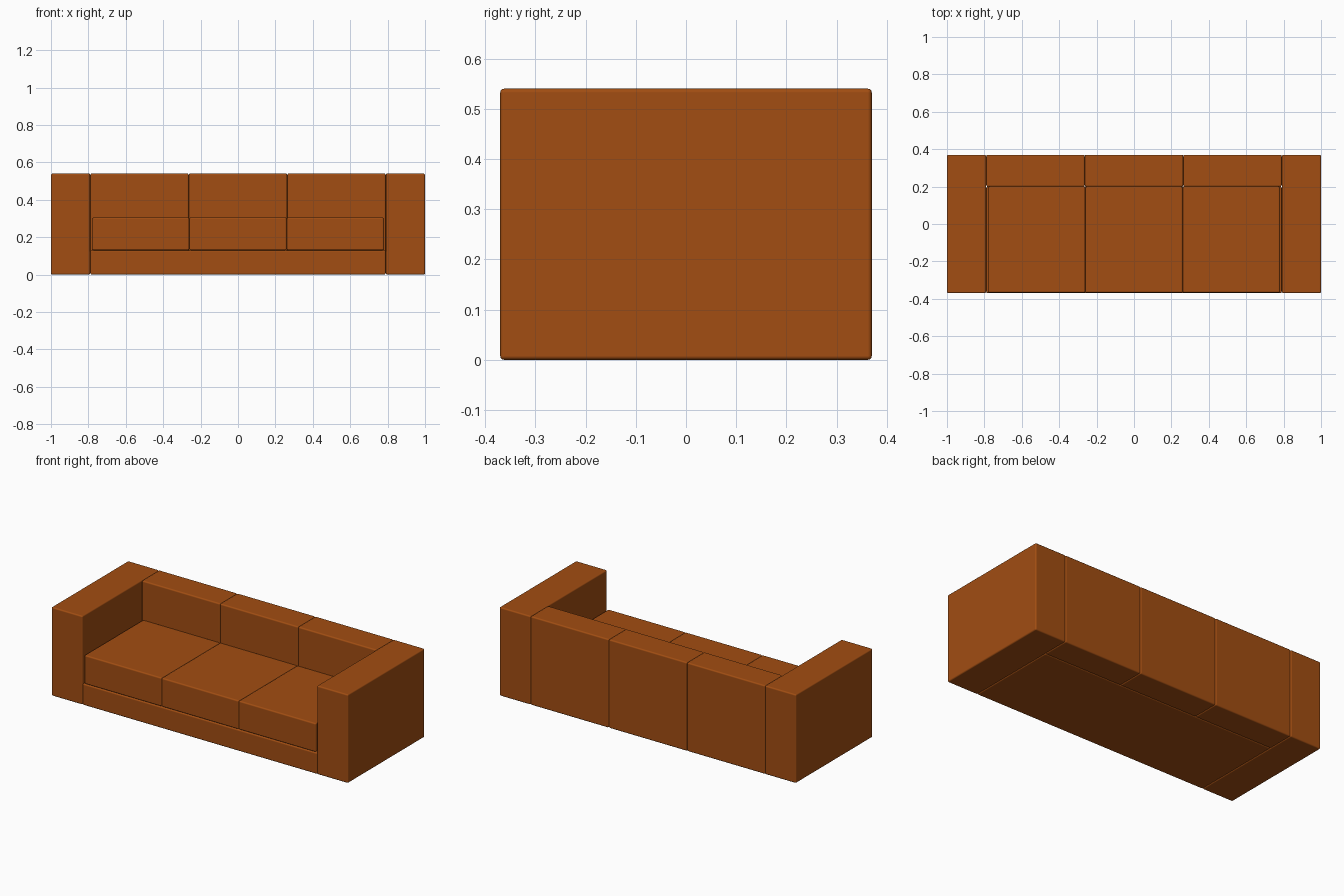
import bpy, bmesh

if "Cube" in bpy.data.objects:
    bpy.data.objects.remove(bpy.data.objects["Cube"])

leather = bpy.data.materials.new("tan_leather")
leather.diffuse_color = (0.36, 0.075, 0.006, 1)
leather.use_nodes = True
leather.node_tree.nodes["Principled BSDF"].inputs["Base Color"].default_value = leather.diffuse_color


def block(name, x, y, z, bevel=0.008):
    """Rounded box spanning the given (min, max) ranges."""
    bm = bmesh.new()
    bmesh.ops.create_cube(bm, size=1)
    for v in bm.verts:
        for i, (lo, hi) in enumerate((x, y, z)):
            v.co[i] = (hi - lo) * v.co[i]
    mesh = bpy.data.meshes.new(name)
    bm.to_mesh(mesh)
    bm.free()
    mesh.materials.append(leather)
    ob = bpy.data.objects.new(name, mesh)
    ob.location = [(lo + hi) / 2 for lo, hi in (x, y, z)]
    bpy.context.collection.objects.link(ob)
    mod = ob.modifiers.new("soft_edges", 'BEVEL')
    mod.width = bevel
    mod.segments = 3
    mod.harden_normals = True
    for p in mesh.polygons:
        p.use_smooth = True
    return ob


DEPTH = 0.37
HEIGHT = 0.54
INNER = 0.79       # inner face of the arms
BACK_Y = 0.20      # front face of the backrest
BASE_Z = 0.13      # top of the base

# Arms
block("left_arm", (-1, -INNER), (-DEPTH, DEPTH), (0, HEIGHT))
block("right_arm", (INNER, 1), (-DEPTH, DEPTH), (0, HEIGHT))

# Base under the seat
block("seat_base", (-INNER, INNER), (-DEPTH, BACK_Y), (0, BASE_Z))

# Three backrest sections, each with a seat cushion in front
w = 2 * INNER / 3
cw = 0.52
for i, side in enumerate(("left", "middle", "right")):
    x0 = -INNER + i * w
    block(side + "_backrest", (x0, x0 + w), (BACK_Y, DEPTH), (0, HEIGHT))
    c = (i - 1) * cw
    block(side + "_seat_cushion", (c - cw / 2, c + cw / 2),
          (-0.367, BACK_Y), (BASE_Z, 0.305))
